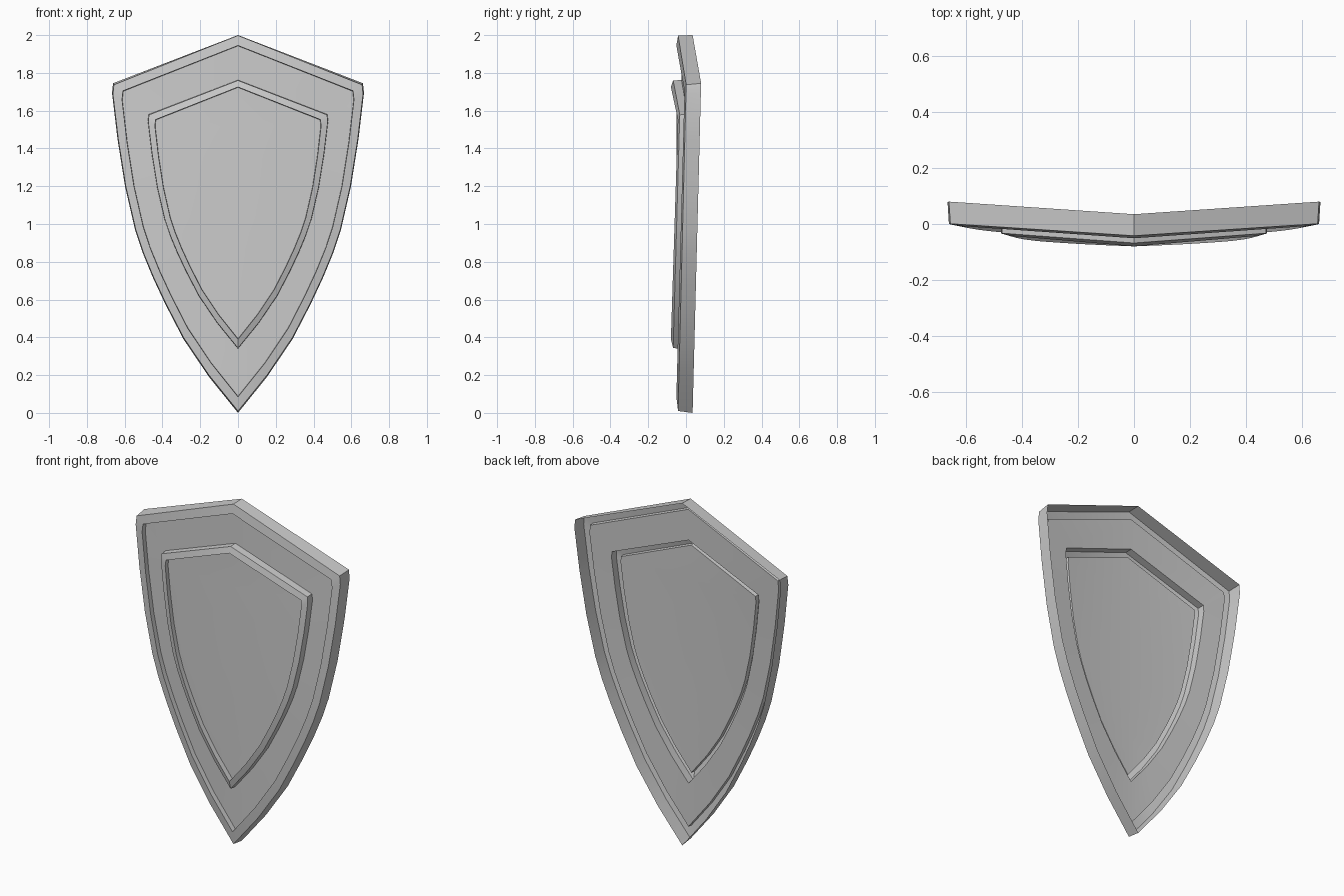
import bpy, bmesh, math

if "Cube" in bpy.data.objects:
    bpy.data.objects.remove(bpy.data.objects["Cube"])

# Right-hand side of the outline, as fractions of corner half width and of corner height
SIDE = [(0.992, 1.0), (1.0, .971), (.957, .832), (.897, .688), (.817, .555), (.757, .486),
        (.675, .410), (.577, .330), (.435, .225), (.232, .110), (0, 0)]


def ring(w, top, corner, bottom, y, dy):
    """Closed shield outline: y on the centre line, y + dy at the swept-back corners."""
    half = [(0, y, top)]
    for fx, fz in SIDE:
        half.append((w * fx, y + dy * fz, bottom + (corner - bottom) * fz))
    return half + [(-x, yy, z) for x, yy, z in half[-2:0:-1]]


def part(name, rings):
    """Skin consecutive outlines into one stepped surface."""
    bm = bmesh.new()
    loops = [[bm.verts.new(p) for p in r] for r in rings]
    for a, b in zip(loops, loops[1:]):
        n = len(a)
        for i in range(n):
            j = (i + 1) % n
            bm.faces.new((a[i], b[i], b[j], a[j]))
    bmesh.ops.remove_doubles(bm, verts=bm.verts, dist=1e-5)
    mesh = bpy.data.meshes.new(name)
    bm.to_mesh(mesh)
    bm.free()
    ob = bpy.data.objects.new(name, mesh)
    bpy.context.collection.objects.link(ob)
    bpy.ops.object.select_all(action='DESELECT')
    ob.select_set(True)
    bpy.context.view_layer.objects.active = ob
    bpy.ops.object.shade_smooth_by_angle(angle=math.radians(20))
    return ob


# Outlines from the outside in
back_edge = ring(.667, 2.0, 1.745, 0.0, .035, .045)
front_edge = ring(.662, 1.998, 1.737, .01, -.042, .043)
rim_inner = ring(.614, 1.945, 1.705, .085, -.051, .043)
field_outer = ring(.612, 1.943, 1.703, .088, -.022, .041)
field_inner = ring(.477, 1.762, 1.58, .34, -.024, .032)
border_outer = ring(.475, 1.76, 1.578, .343, -.068, .035)
border_inner = ring(.440, 1.725, 1.553, .390, -.080, .037)
panel_outer = ring(.438, 1.723, 1.551, .393, -.050, .030)
panel_spine = ring(0, 1.723, 1.551, .393, -.050, 0)

# Outer rim, open at the back
part("shield_rim", [back_edge, front_edge, rim_inner, field_outer])
# Recessed field between rim and raised border
part("shield_field", [field_outer, field_inner])
# Raised inner border
part("raised_border", [field_inner, border_outer, border_inner, panel_outer])
# Central panel, bowed about the vertical spine
part("centre_panel", [panel_outer, panel_spine])
